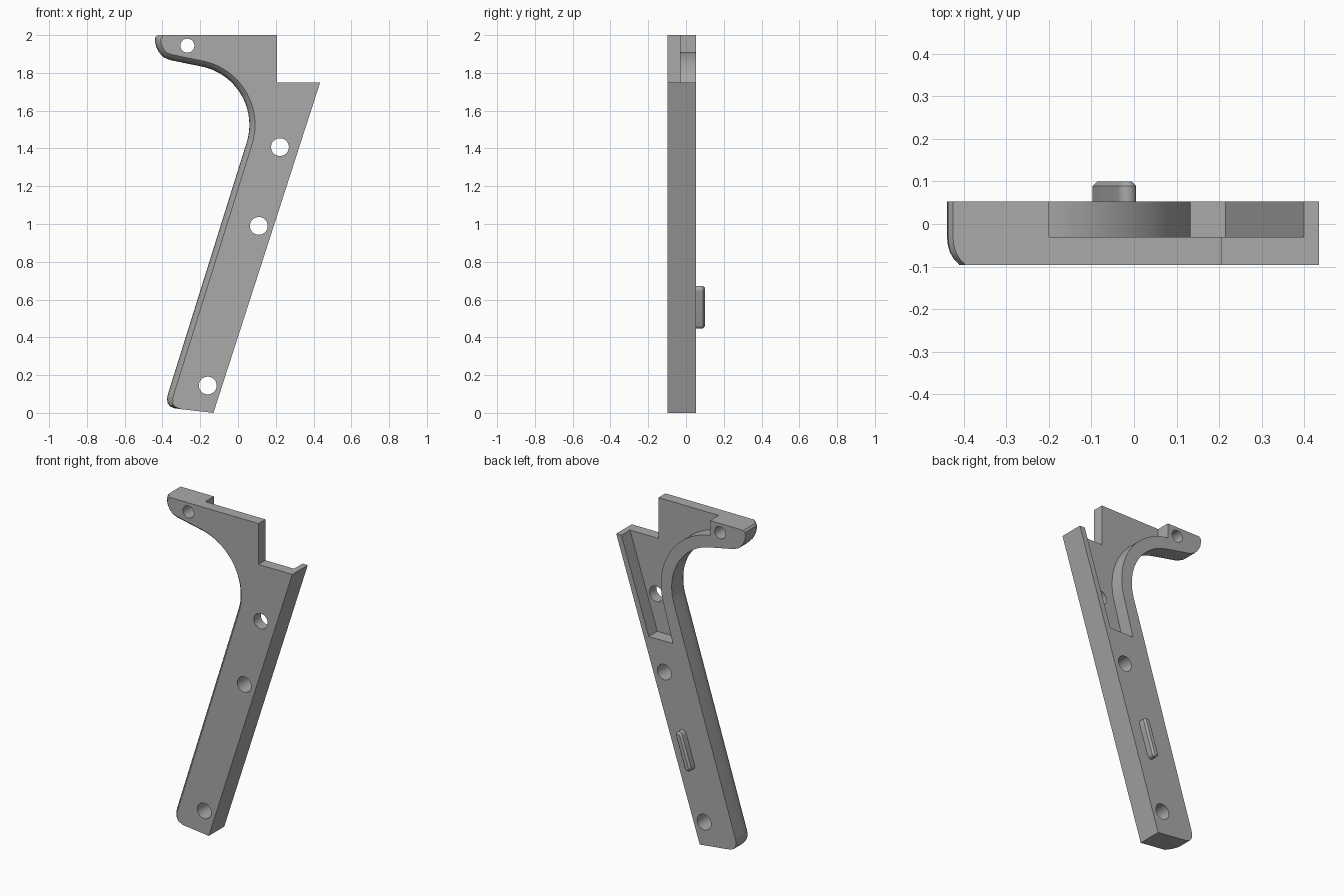
import bpy, bmesh
from math import sin, cos, radians, pi
from mathutils import Vector

cube = bpy.data.objects.get("Cube")
if cube:
    bpy.data.objects.remove(cube, do_unlink=True)

grey = bpy.data.materials.new("plain grey")
grey.use_nodes = True
grey.diffuse_color = (0.4, 0.4, 0.4, 1)
grey.node_tree.nodes["Principled BSDF"].inputs["Base Color"].default_value = (0.4, 0.4, 0.4, 1)

BACK, FLOOR, FRONT = 0.053, -0.03, -0.097


def loft(name, sections):
    """Closed solid through (y, [(x, z), ...]) sections of equal length."""
    bm = bmesh.new()
    loops = [[bm.verts.new((p[0], y, p[1])) for p in pts] for y, pts in sections]
    for a, b in zip(loops, loops[1:]):
        for i in range(len(a)):
            j = (i + 1) % len(a)
            bm.faces.new((a[i], a[j], b[j], b[i]))
    bm.faces.new(loops[0])
    bm.faces.new(loops[-1])
    bmesh.ops.recalc_face_normals(bm, faces=bm.faces)
    me = bpy.data.meshes.new(name)
    bm.to_mesh(me)
    bm.free()
    me.materials.append(grey)
    ob = bpy.data.objects.new(name, me)
    bpy.context.collection.objects.link(ob)
    return ob


def activate(ob):
    bpy.ops.object.select_all(action='DESELECT')
    ob.select_set(True)
    bpy.context.view_layer.objects.active = ob


def cut(ob, cutter):
    cutter.hide_render = True
    mod = ob.modifiers.new("cut", 'BOOLEAN')
    mod.operation, mod.solver, mod.object = 'DIFFERENCE', 'EXACT', cutter
    activate(ob)
    bpy.ops.object.modifier_apply(modifier=mod.name)
    bpy.data.objects.remove(cutter, do_unlink=True)


def arc(cx, cz, r, start, end, steps):
    angles = [radians(start + (end - start) * i / steps) for i in range(steps + 1)]
    return [Vector((cx + r * cos(a), cz + r * sin(a))) for a in angles]


# Gripping edge: rounded tip, concave sweep, long slant, rounded foot
tip = [(-0.426, 2), (-0.437, 1.99), (-0.44, 1.972), (-0.434, 1.94),
       (-0.418, 1.908), (-0.393, 1.882), (-0.36, 1.868)]
foot = [(-0.371, 0.1), (-0.376, 0.075), (-0.372, 0.05), (-0.358, 0.033),
        (-0.338, 0.025), (-0.305, 0.02)]
edge = ([Vector(p) for p in tip] + arc(-0.255, 1.525, 0.315, 78, -17.5, 32)
        + [Vector(p) for p in foot])
corners = [Vector(p) for p in ((-0.13, 0), (0.435, 1.75), (0.207, 1.75), (0.207, 2))]


def inset(d):
    out = []
    for i, p in enumerate(edge):
        t = (edge[min(i + 1, len(edge) - 1)] - edge[max(i - 1, 0)]).normalized()
        n = Vector((-t.y, t.x))
        if i == 0:
            n = Vector((1, 0))
        fade = min(1, (len(edge) - 1 - i) / 3)
        out.append(p + n * d * fade)
    return out + corners


# Main plate with the front gripping edge rounded over
rounding = [(BACK, 0), (FLOOR, 0), (-0.05, 0.002), (-0.067, 0.007),
            (-0.082, 0.016), (FRONT, 0.03)]
plate = loft("handle_plate", [(y, inset(d)) for y, d in rounding])

# Rear pocket, leaving a curved rim, a slanted wall and the tip block
rim = [p for p in arc(-0.255, 1.525, 0.388, 90, -17.5, 36) if p.x > -0.19]
pocket = ([(-0.2, 2.1), (-0.2, 1.908)] + rim
          + [(0.052, 1.18), (0.215, 1.18), (0.40, 1.75), (0.432, 1.85), (0.432, 2.1)])
cut(plate, loft("pocket_cutter", [(0.2, pocket), (FLOOR, pocket)]))

# Screw holes
for x, z, r in ((-0.268, 1.944, 0.037), (0.222, 1.407, 0.047),
                (0.11, 0.99, 0.047), (-0.16, 0.145, 0.047)):
    ring = arc(x, z, r, 0, 352.5, 47)
    cut(plate, loft("hole_cutter", [(-0.2, ring), (0.2, ring)]))

# Locating peg on the back: slanted pill with a chamfered top
def pill(r):
    half = Vector((0.0295, 0.091))
    c = Vector((-0.046, 0.56))
    up = [p + half for p in arc(*c, r, -18, 162, 12)]
    down = [p - half for p in arc(*c, r, 162, 342, 12)]
    return up + down


peg = loft("locating_peg", [(BACK - 0.01, pill(0.0217)), (0.089, pill(0.0217)),
                            (0.1, pill(0.011))])

for ob in (plate, peg):
    activate(ob)
    bpy.ops.object.shade_smooth_by_angle(angle=radians(25))
